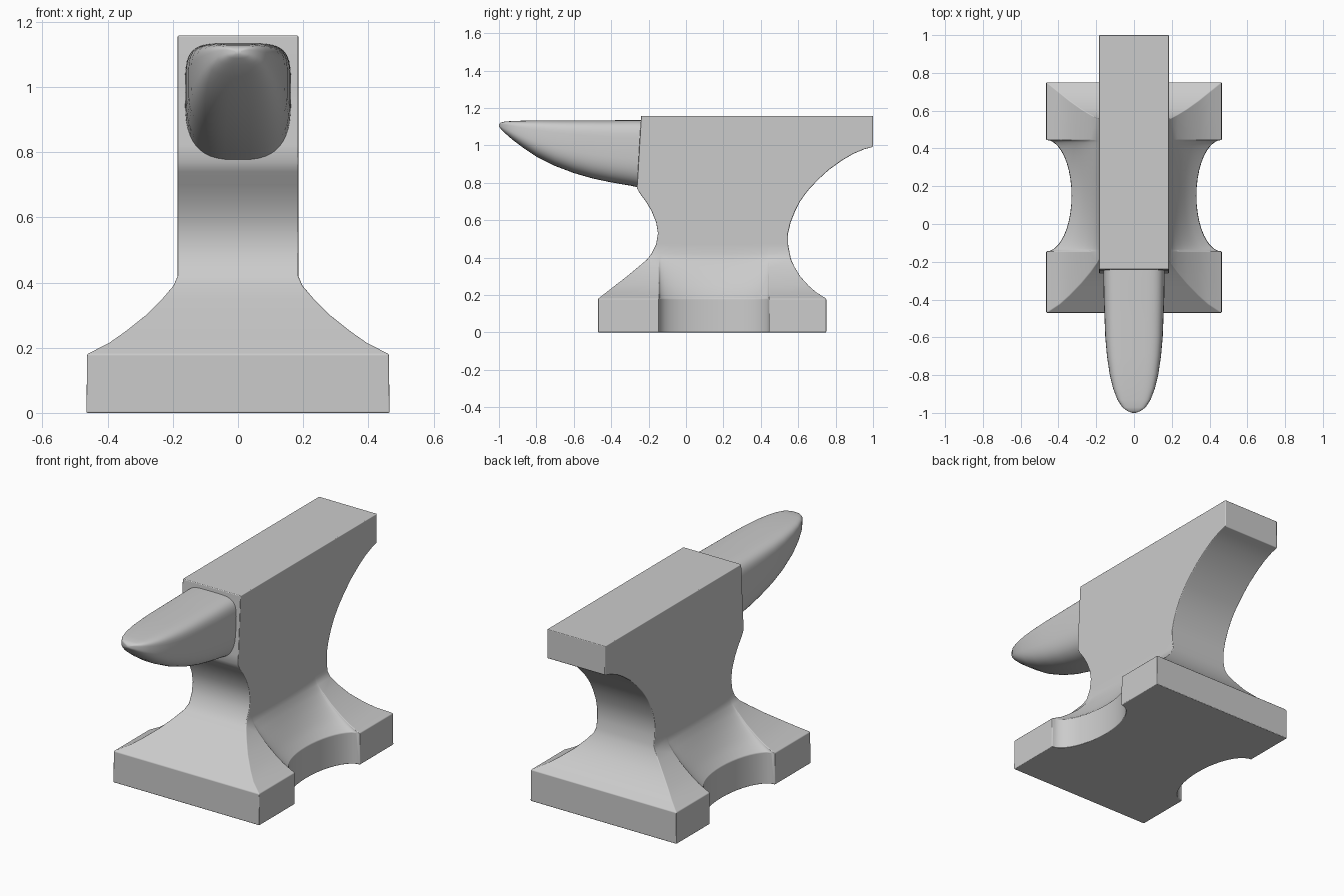
import bpy, bmesh, math

if "Cube" in bpy.data.objects:
    bpy.data.objects.remove(bpy.data.objects["Cube"])


def loft(name, rings):
    """Skin a list of equal-length point rings and cap both ends."""
    bm = bmesh.new()
    vs = [[bm.verts.new(p) for p in r] for r in rings]
    n = len(rings[0])
    for a, b in zip(vs, vs[1:]):
        for i in range(n):
            j = (i + 1) % n
            bm.faces.new((a[i], a[j], b[j], b[i]))
    bm.faces.new(vs[0][::-1])
    bm.faces.new(vs[-1])
    bmesh.ops.recalc_face_normals(bm, faces=bm.faces)
    me = bpy.data.meshes.new(name)
    bm.to_mesh(me)
    bm.free()
    ob = bpy.data.objects.new(name, me)
    bpy.context.collection.objects.link(ob)
    return ob


def smooth(ob, angle):
    bpy.ops.object.select_all(action='DESELECT')
    bpy.context.view_layer.objects.active = ob
    ob.select_set(True)
    bpy.ops.object.shade_smooth_by_angle(angle=math.radians(angle))


# Body: horizontal sections as (z, front y, back y, half width)
LEVELS = [
    (0, -.47, .75, .465), (.18, -.47, .75, .463), (.215, -.425, .695, .395),
    (.25, -.38, .655, .345), (.3, -.315, .61, .282), (.35, -.255, .58, .232),
    (.39, -.208, .562, .198), (.42, -.185, .555, .185), (.47, -.16, .546, .185),
    (.53, -.15, .546, .185), (.59, -.16, .56, .185), (.65, -.185, .584, .185),
    (.7, -.215, .61, .185), (.74, -.245, .638, .185), (.77, -.262, .662, .185),
    (.82, -.26, .71, .185), (.87, -.257, .765, .185), (.92, -.254, .835, .185),
    (.955, -.252, .895, .185), (.98, -.25, .955, .185), (.992, -.25, 1.0, .185),
    (1.158, -.24, 1.0, .185)]
N = 20


def section(z, y0, y1, hw):
    # side line with a round waist cut that fades out where the foot meets the body
    side = [(hw, y0)]
    for i in range(N + 1):
        a = math.pi * i / N
        y = .15 - .295 * math.cos(a)
        side.append((.185 + (hw - .185) * (1 - .48 * math.sin(a)), max(y, y0 + .004)))
    side.append((hw, y1))
    return [(x, y, z) for x, y in side] + [(-x, y, z) for x, y in reversed(side)]


body = loft("anvil_body", [section(*l) for l in LEVELS])
smooth(body, 35)
bev = body.modifiers.new("soft_edges", 'BEVEL')
bev.width = .012
bev.segments = 3
bev.limit_method = 'ANGLE'
bev.angle_limit = math.radians(40)
bev.harden_normals = True

# Horn: flat-topped tapering sections as (y, top z, bottom z, half width)
HORN = [
    (-.22, 1.135, .768, .163), (-.3, 1.135, .785, .162), (-.4, 1.134, .802, .16),
    (-.5, 1.134, .823, .156), (-.6, 1.134, .852, .152), (-.7, 1.134, .89, .143),
    (-.8, 1.134, .94, .128), (-.87, 1.132, .987, .111), (-.93, 1.13, 1.032, .088),
    (-.97, 1.127, 1.067, .062), (-.99, 1.122, 1.088, .035), (-1.0, 1.112, 1.1, .01)]
M = 48


def horn_ring(y, top, bottom, hw):
    pts = []
    cz = bottom + (top - bottom) * .55
    for i in range(M):
        a = 2 * math.pi * i / M
        c, s = math.cos(a), math.sin(a)
        e = 2 / 4.5 if s > 0 else 2 / 2.9
        h = top - cz if s > 0 else cz - bottom
        pts.append((hw * math.copysign(abs(c) ** e, c), y,
                    cz + h * math.copysign(abs(s) ** e, s)))
    return pts


horn = loft("anvil_horn", [horn_ring(*h) for h in HORN])
smooth(horn, 60)
